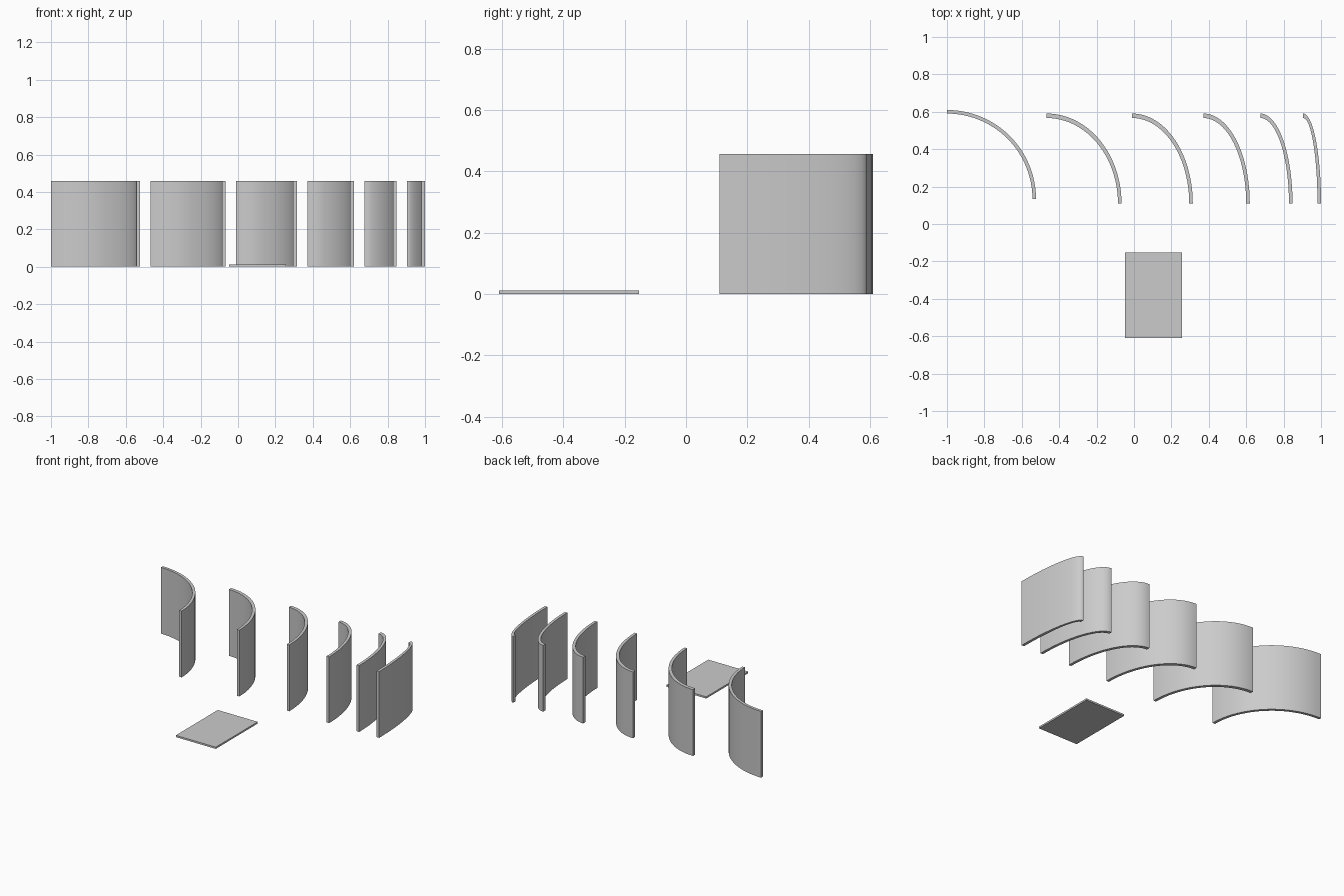
import bpy, bmesh, math

if "Cube" in bpy.data.objects:
    bpy.data.objects.remove(bpy.data.objects["Cube"])

U = 2 / 105          # layout module: panel thickness
HEIGHT = 24 * U
SEGS = 24


def quarter_panel(name, left, cy, a, b, tx, ty):
    """Upright quarter-ellipse strip, inner radii a/b, thickened by tx/ty."""
    def arc(rx, ry):
        return [(left + rx * math.sin(t), cy + ry * math.cos(t))
                for t in (math.pi / 2 * i / SEGS for i in range(SEGS + 1))]

    bm = bmesh.new()
    rings = []
    for pts, z in ((arc(a, b), 0), (arc(a + tx, b + ty), 0),
                   (arc(a + tx, b + ty), HEIGHT), (arc(a, b), HEIGHT)):
        rings.append([bm.verts.new((x, y, z)) for x, y in pts])
    for k in range(4):
        r, s = rings[k], rings[(k + 1) % 4]
        for i in range(SEGS):
            bm.faces.new((r[i], r[i + 1], s[i + 1], s[i]))
    for end in (0, SEGS):
        bm.faces.new([r[end] for r in rings])
    bmesh.ops.recalc_face_normals(bm, faces=bm.faces)
    mesh = bpy.data.meshes.new(name)
    bm.to_mesh(mesh)
    bm.free()
    ob = bpy.data.objects.new(name, mesh)
    bpy.context.collection.objects.link(ob)
    bpy.ops.object.select_all(action='DESELECT')
    ob.select_set(True)
    bpy.context.view_layer.objects.active = ob
    bpy.ops.object.shade_smooth_by_angle(angle=math.radians(30))


# Row of curved panels: one circular, then ever narrower elliptical ones
left = -1.0
for n in range(6):
    a = (24 - 4 * n) * U
    if n == 0:
        quarter_panel("round_panel", left, 7 * U, a, 24 * U, U, U)
    else:
        quarter_panel(f"elliptic_panel_{n}", left, 5.75 * U, a, 24 * U, U, 1.25 * U)
    left += a + 4 * U

# Flat plate lying on the ground
T = 0.012
bpy.ops.mesh.primitive_cube_add(size=1, location=(5.5 * U, -20 * U, T / 2))
plate = bpy.context.object
plate.name = "flat_plate"
plate.scale = (16 * U, 24 * U, T)
